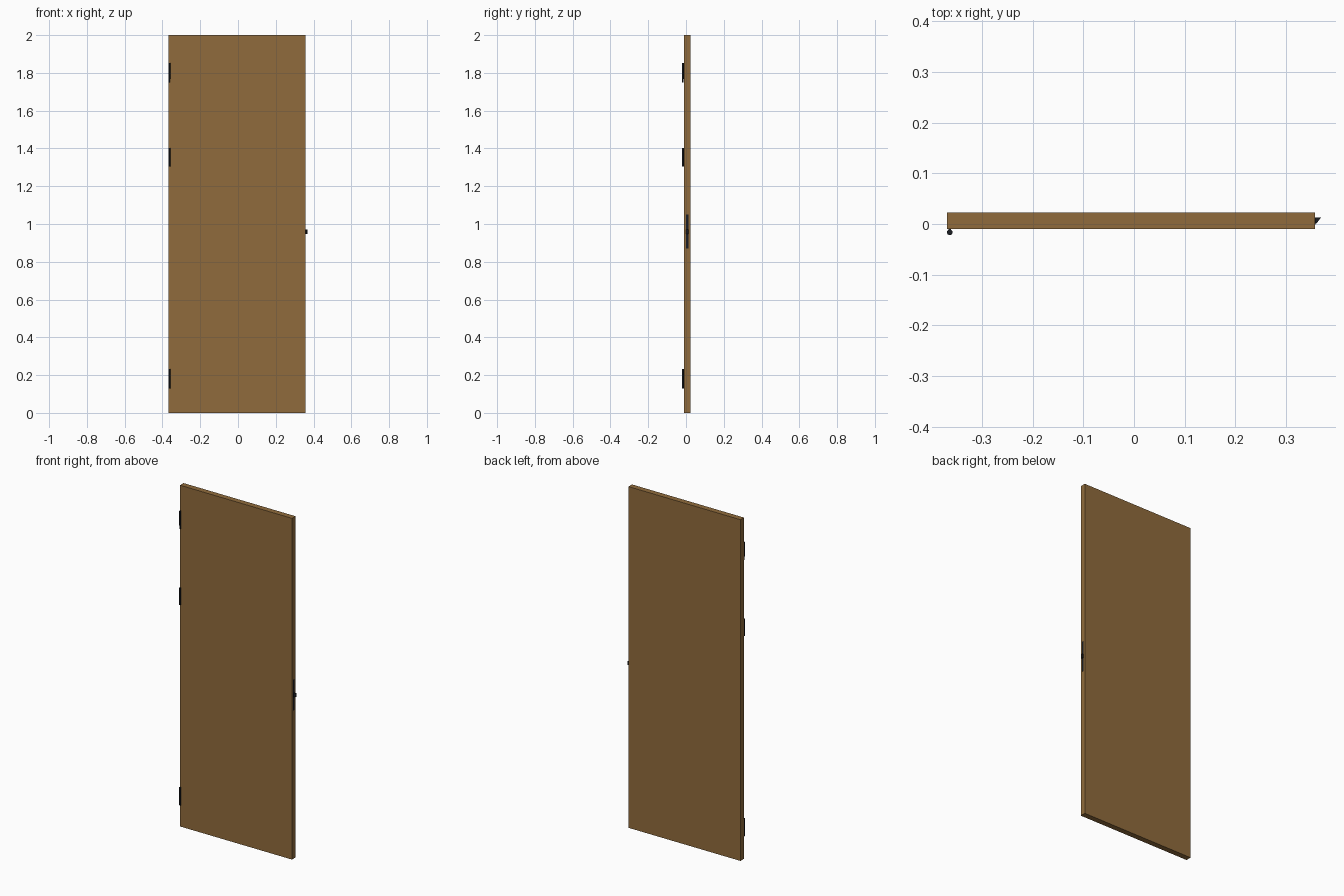
import bpy, bmesh, math

if "Cube" in bpy.data.objects:
    bpy.data.objects.remove(bpy.data.objects["Cube"])

def material(name, rgb):
    m = bpy.data.materials.new(name)
    m.diffuse_color = (*rgb, 1)
    m.use_nodes = True
    m.node_tree.nodes["Principled BSDF"].inputs["Base Color"].default_value = m.diffuse_color
    return m

wood = material("brown wood", (0.28, 0.148, 0.045))
iron = material("black iron", (0.010, 0.012, 0.016))

def finish(name, bm, mat):
    bmesh.ops.recalc_face_normals(bm, faces=bm.faces)
    me = bpy.data.meshes.new(name)
    bm.to_mesh(me)
    bm.free()
    me.materials.append(mat)
    ob = bpy.data.objects.new(name, me)
    bpy.context.collection.objects.link(ob)
    return ob

def prism(name, outline, z0, z1, mat):
    """Extrude an xy outline from z0 up to z1."""
    bm = bmesh.new()
    f = bm.faces.new([bm.verts.new((x, y, z0)) for x, y in outline])
    top = bmesh.ops.extrude_face_region(bm, geom=[f])["geom"]
    bmesh.ops.translate(bm, vec=(0, 0, z1 - z0),
                        verts=[v for v in top if isinstance(v, bmesh.types.BMVert)])
    return finish(name, bm, mat)

def rect(x0, x1, y0, y1):
    return [(x0, y0), (x1, y0), (x1, y1), (x0, y1)]

def circle(cx, cy, r, n=16):
    return [(cx + r * math.cos(2 * math.pi * i / n),
             cy + r * math.sin(2 * math.pi * i / n)) for i in range(n)]

# door slab
L, R, F, B = -0.369, 0.357, -0.010, 0.0227
prism("door_slab", rect(L, R, F, B), 0, 2, wood)

# hinges: round barrel with a short link into the slab
hx, hy = -0.3635, -0.0165
for name, z0, z1 in (("bottom", 0.13, 0.233), ("middle", 1.304, 1.403), ("top", 1.768, 1.853)):
    prism(name + "_hinge_barrel", circle(hx, hy, 0.0055), z0, z1, iron)
    prism(name + "_hinge_leaf", rect(hx - 0.002, hx + 0.002, hy, F + 0.002), z0, z1, iron)
# top hinge pin hanging below its barrel
prism("top_hinge_pin", circle(hx, hy, 0.0035, 12), 1.748, 1.77, iron)

# lock plate on the opening edge
prism("lock_plate", rect(R - 0.004, R + 0.0006, -0.001, 0.0125), 0.869, 1.05, iron)
# bevelled latch bolt
prism("latch_bolt", [(R - 0.004, 0.001), (R + 0.003, 0.001), (R + 0.012, 0.0128),
                     (R - 0.004, 0.0128)], 0.948, 0.970, iron)
